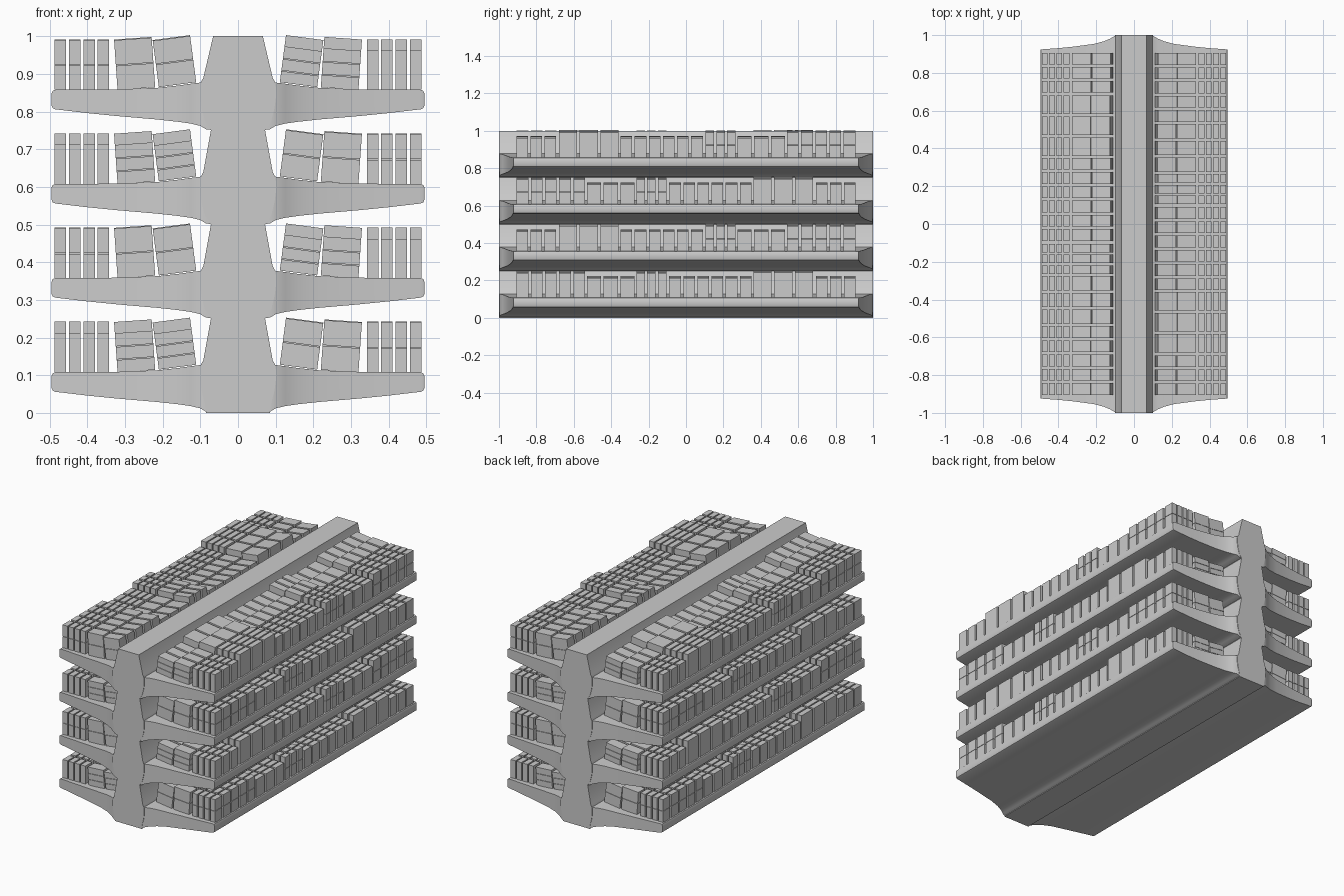
import bpy, bmesh
from math import sin, cos, radians

if "Cube" in bpy.data.objects:
    bpy.data.objects.remove(bpy.data.objects["Cube"])

LEVELS, STEP = 4, 0.25


def finish(bm, name, smooth=None):
    bmesh.ops.recalc_face_normals(bm, faces=bm.faces[:])
    me = bpy.data.meshes.new(name)
    bm.to_mesh(me)
    bm.free()
    ob = bpy.data.objects.new(name, me)
    bpy.context.collection.objects.link(ob)
    if smooth:
        bpy.ops.object.select_all(action='DESELECT')
        ob.select_set(True)
        bpy.context.view_layer.objects.active = ob
        bpy.ops.object.shade_smooth_by_angle(angle=radians(smooth))
    return ob


# Central spine: a waisted profile run along y
half = []
for i in range(LEVELS):
    for w, z in ((0.085 if i == 0 else 0.072, 0), (0.088, 0.025), (0.097, 0.06),
                 (0.101, 0.09), (0.1, 0.125), (0.092, 0.14)):
        half.append((w, z + i * STEP))
half.append((0.066, 1.0))
bm = bmesh.new()
ends = []
for y in (-1, 1):
    right = [bm.verts.new((w, y, z)) for w, z in half]
    left = [bm.verts.new((-w, y, z)) for w, z in half]
    ends.append((right, left))
    for k in range(len(half) - 1):
        bm.faces.new((right[k], right[k + 1], left[k + 1], left[k]))
for a, b in zip(*ends):
    for k in range(len(half) - 1):
        bm.faces.new((a[k], a[k + 1], b[k + 1], b[k]))
for k in (0, -1):
    bm.faces.new((ends[0][0][k], ends[0][1][k], ends[1][1][k], ends[1][0][k]))
finish(bm, "spine", 35)

# Cantilever shelves: x, top z, underside z, half length in y
stations = [(0.06, 0.14, 0.0, 0.999), (0.085, 0.135, 0.003, 0.999), (0.1, 0.127, 0.012, 0.997),
            (0.125, 0.124, 0.018, 0.982), (0.16, 0.119, 0.023, 0.967), (0.215, 0.113, 0.029, 0.953),
            (0.32, 0.109, 0.038, 0.939), (0.4, 0.108, 0.046, 0.931),
            (0.485, 0.108, 0.056, 0.925), (0.492, 0.105, 0.059, 0.924), (0.495, 0.098, 0.066, 0.922)]
for i in range(LEVELS):
    for s, side in ((1, "right"), (-1, "left")):
        bm = bmesh.new()
        rings = [[bm.verts.new((s * x, y, z + i * STEP)) for y, z in
                  ((-h, lo), (h, lo), (h, hi), (-h, hi))] for x, hi, lo, h in stations]
        for a, b in zip(rings, rings[1:]):
            for k in range(4):
                n = (k + 1) % 4
                bm.faces.new((a[k], a[n], b[n], b[k]))
        bm.faces.new(rings[0])
        bm.faces.new(rings[-1])
        finish(bm, f"shelf_{side}_{i + 1}", 40)


# Goods on the shelves
def add_box(bm, origin, width, y0, y1, z0, z1, tilt, place):
    """Box leaning by tilt about its lower inner corner, then placed on a shelf."""
    c, t = cos(tilt), sin(tilt)
    v = [bm.verts.new(place(origin[0] + u * c + w * t, y, origin[1] - u * t + w * c))
         for y in (y0, y1) for u, w in ((0, z0), (width, z0), (width, z1), (0, z1))]
    for f in ((0, 1, 2, 3), (4, 5, 6, 7), (0, 1, 5, 4), (1, 2, 6, 5), (2, 3, 7, 6), (3, 0, 4, 7)):
        bm.faces.new([v[k] for k in f])


# start y, end y, boxes in a row, height, upright tiers, tilted tiers
groups = [(-0.905, -0.54, 5, 0.132, 2, 2), (-0.53, -0.275, 3, 0.104, 1, 3),
          (-0.265, -0.105, 3, 0.132, 2, 2), (-0.09, 0.35, 6, 0.104, 1, 3),
          (0.36, 0.68, 3, 0.134, 1, 1), (0.695, 0.905, 3, 0.104, 1, 3)]
# lower inner corner, width, lean, height change
tilted = [((0.111, 0.128), 0.1, radians(7.5), -0.008), ((0.22, 0.1145), 0.1, radians(4), 0.0)]
upright = [((0.342 + 0.0383 * k, 0.108), 0.0305, 0.0, 0.0) for k in range(4)]

for i in range(LEVELS):
    for s, side in ((1, "right"), (-1, "left")):
        # opposite sides are half-turn copies; alternate levels run the other way
        flip = s * (-1) ** i
        place = lambda x, y, z: (s * x, flip * y, z + i * STEP)
        for kind, columns in (("upright", upright), ("tilted", tilted)):
            bm = bmesh.new()
            for ya, yb, n, height, tiers_up, tiers_tilt in groups:
                gap = 0.013
                depth = (yb - ya - gap * (n - 1)) / n
                tiers = tiers_up if kind == "upright" else tiers_tilt
                for origin, width, tilt, dh in columns:
                    h = (height + dh) / tiers
                    for r in range(n):
                        y = ya + r * (depth + gap)
                        for t in range(tiers):
                            top = (t + 1) * h - (0.002 if t < tiers - 1 else 0)
                            add_box(bm, origin, width, y, y + depth, t * h, top, tilt, place)
            finish(bm, f"{kind}_boxes_{side}_{i + 1}")
